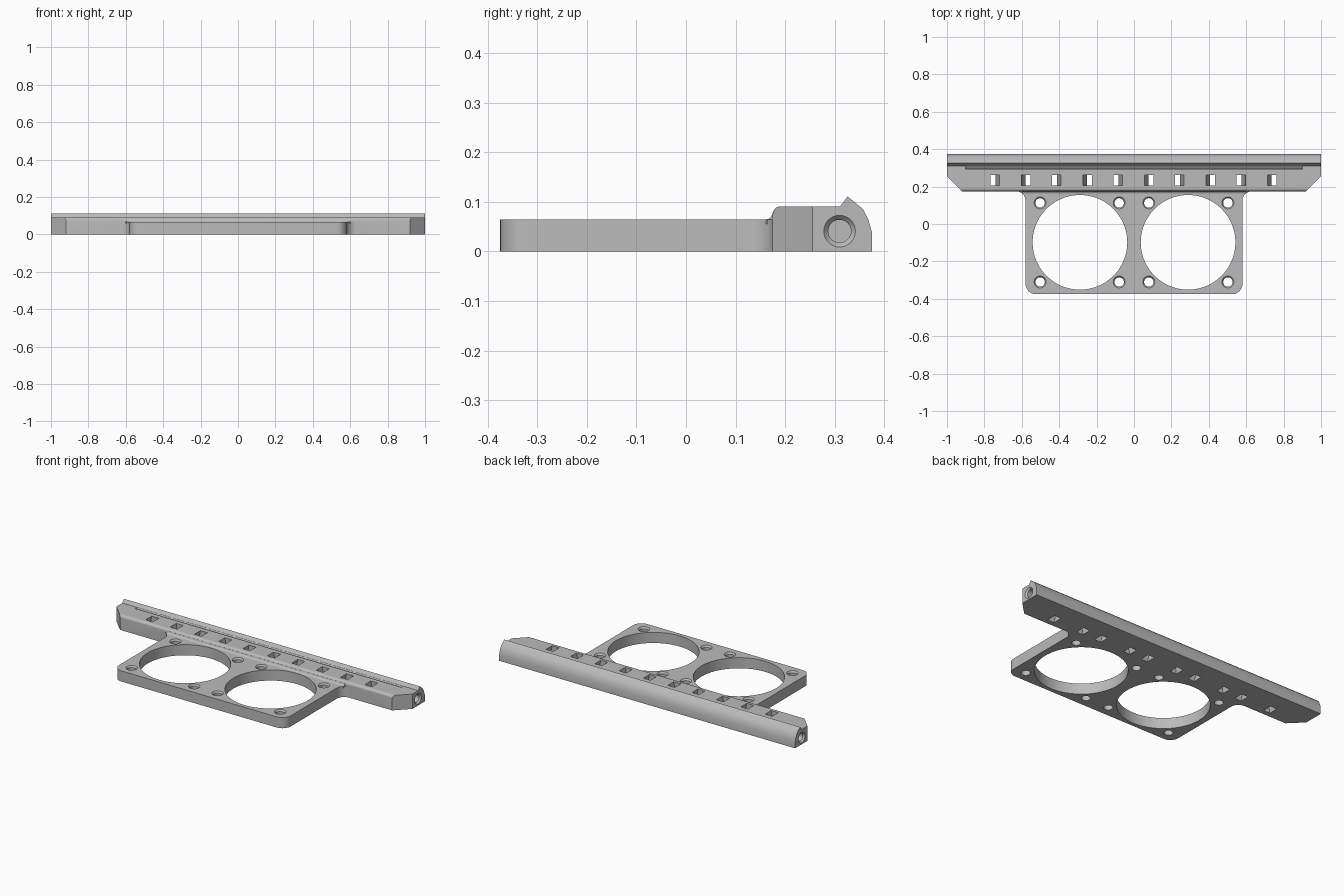
import bpy, bmesh
from math import sin, cos, pi, radians
from mathutils import Vector, Matrix

cube = bpy.data.objects.get("Cube")
if cube:
    bpy.data.objects.remove(cube, do_unlink=True)

grey = bpy.data.materials.new("light grey plastic")
grey.use_nodes = True
colour = (0.5, 0.5, 0.5, 1)
grey.diffuse_color = colour
grey.node_tree.nodes["Principled BSDF"].inputs["Base Color"].default_value = colour


def finish(name, bm):
    bmesh.ops.recalc_face_normals(bm, faces=bm.faces)
    mesh = bpy.data.meshes.new(name)
    bm.to_mesh(mesh)
    bm.free()
    mesh.materials.append(grey)
    obj = bpy.data.objects.new(name, mesh)
    bpy.context.collection.objects.link(obj)
    return obj


def prism(bm, points, axis, start, end):
    """Extrude a 2D outline along an axis."""
    place = {"x": lambda u, v, w: (w, u, v),
             "y": lambda u, v, w: (u, w, v),
             "z": lambda u, v, w: (u, v, w)}[axis]
    face = bm.faces.new([bm.verts.new(place(u, v, start)) for u, v in points])
    out = bmesh.ops.extrude_face_region(bm, geom=[face])
    verts = [g for g in out["geom"] if isinstance(g, bmesh.types.BMVert)]
    bmesh.ops.translate(bm, verts=verts, vec=Vector(place(0, 0, end - start)))


def turned(bm, profile, matrix, sides=32):
    """Closed turned solid from (radius, height) pairs."""
    rings = [[bm.verts.new(matrix @ Vector((r * cos(2 * pi * i / sides),
                                            r * sin(2 * pi * i / sides), h)))
              for i in range(sides)] for r, h in profile]
    for a, b in zip(rings, rings[1:]):
        for i in range(sides):
            j = (i + 1) % sides
            bm.faces.new((a[i], a[j], b[j], b[i]))
    bm.faces.new(rings[0])
    bm.faces.new(rings[-1])


def arc(cx, cy, r, start, end, steps=8):
    return [(cx + r * cos(radians(start + (end - start) * i / steps)),
             cy + r * sin(radians(start + (end - start) * i / steps)))
            for i in range(steps + 1)]


def boolean(target, tool, operation):
    mod = target.modifiers.new(operation.lower(), "BOOLEAN")
    mod.object, mod.operation, mod.solver = tool, operation, "EXACT"
    tool.hide_render = True
    bpy.context.view_layer.objects.active = target
    bpy.ops.object.modifier_apply(modifier=mod.name)
    bpy.data.objects.remove(tool, do_unlink=True)


# Long rail with rounded front edge, raised lip and curved back
bm = bmesh.new()
rail = [(0.175, 0), (0.375, 0), (0.375, 0.04), (0.368, 0.064), (0.357, 0.086),
        (0.326, 0.111), (0.311, 0.091)] + arc(0.191, 0.075, 0.016, 90, 180)
prism(bm, rail, "x", -1, 1)
body = finish("fan_bracket", bm)

# Fan plate with rounded corners and flared joints to the rail
bm = bmesh.new()
half = arc(0.525, -0.32, 0.055, -90, 0) + arc(0.63, 0.125, 0.05, 180, 90) + [(0.63, 0.2)]
prism(bm, half + [(-x, y) for x, y in reversed(half)], "z", 0, 0.065)
boolean(body, finish("fan_plate", bm), "UNION")

# Small fillet where the plate meets the rail
bm = bmesh.new()
fillet = arc(0.161, 0.079, 0.014, -90, 0, 5) + [(0.185, 0.079), (0.185, 0.055), (0.161, 0.055)]
prism(bm, fillet, "x", -0.6, 0.6)
boolean(body, finish("joint_fillet", bm), "UNION")

# Openings: fans, screws, end bores, tie slots, chamfers and groove
bm = bmesh.new()
for side in (-1, 1):
    turned(bm, [(0.253, -0.05), (0.253, 0.15)],
           Matrix.Translation((side * 0.289, -0.098, 0)), 80)
    for x in (0.079, 0.502):
        for y in (-0.31, 0.113):
            turned(bm, [(0.025, -0.05), (0.025, 0.055), (0.032, 0.065), (0.032, 0.1)],
                   Matrix.Translation((side * x, y, 0)))
    turned(bm, [(0.023, 0.8), (0.023, 0.99), (0.032, 1), (0.032, 1.05)],
           Matrix.Translation((0, 0.31, 0.041)) @ Matrix.Rotation(side * pi / 2, 4, "Y"))
    prism(bm, [(side * 0.92, 0.175), (side * 0.86, 0.115), (side * 1.1, 0.115),
               (side * 1.1, 0.355)], "z", -0.05, 0.2)
for i in range(10):
    x = -0.743 + 0.1645 * i
    lean = 0.02 if i % 2 else -0.02
    prism(bm, [(x - 0.024, 0.092), (x + 0.024, 0.092),
               (x + lean + 0.022, -0.002), (x + lean - 0.022, -0.002)], "y", 0.205, 0.263)
prism(bm, [(0.293, 0.078), (0.3105, 0.0905), (0.293, 0.1)], "x", -0.9, 0.9)
boolean(body, finish("openings", bm), "DIFFERENCE")

# Smooth curved walls, crisp corners
bpy.ops.object.select_all(action="DESELECT")
body.select_set(True)
bpy.context.view_layer.objects.active = body
bpy.ops.object.shade_smooth_by_angle(angle=radians(30))
